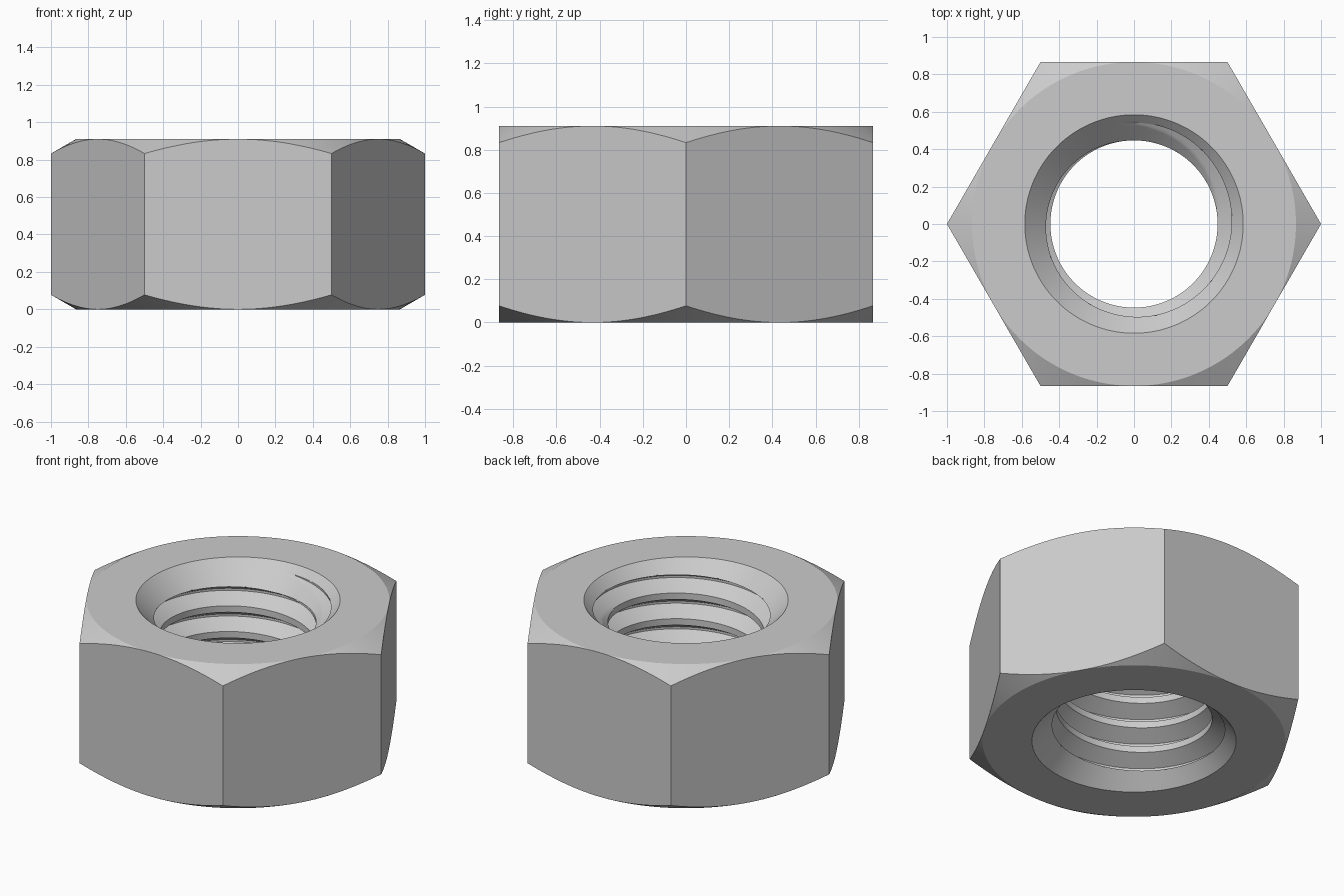
import bpy, bmesh, math

if "Cube" in bpy.data.objects:
    bpy.data.objects.remove(bpy.data.objects["Cube"])

HEIGHT = 0.91
APOTHEM = math.sqrt(3) / 2        # half the distance across flats
MOUTH = 0.584                     # countersink radius at the end faces
MINOR, MAJOR = 0.447, 0.541       # thread radii
PITCH = 0.162
START = HEIGHT - 0.10 - PITCH / 2
COLUMNS = 180
ROWS = 24                         # rows per thread turn

# Plain steel colour
steel = bpy.data.materials.new("steel_grey")
steel.use_nodes = True
steel.diffuse_color = (0.6, 0.6, 0.6, 1)
steel.node_tree.nodes["Principled BSDF"].inputs["Base Color"].default_value = steel.diffuse_color

bm = bmesh.new()


def point(radius, turn, z):
    a = turn * math.tau
    return bm.verts.new((radius * math.cos(a), radius * math.sin(a), z))


def skin(rows):
    """Join neighbouring rows of points with quads."""
    for low, high in zip(rows, rows[1:]):
        for j in range(COLUMNS):
            bm.faces.new((low[j], low[j + 1], high[j + 1], high[j]))


def hex_radius(turn):
    return APOTHEM / math.cos((turn * 6 % 1 - 0.5) * math.pi / 3)


def thread_radius(z, turn):
    """Trapezoid thread: crest, upper flank, root, lower flank."""
    u = ((z - START) / PITCH - turn) % 1 * ROWS
    depth = max(0, min(1, (u - 6) / 8, (ROWS - u) / 8))
    return MINOR + (MAJOR - MINOR) * depth


def sink_radius(z):
    return MOUTH - min(z, HEIGHT - z)


def bore_point(k, turn):
    z = START + PITCH * (k / ROWS + turn)
    half = PITCH / ROWS / 2

    def gap(h):
        return thread_radius(h, turn) - sink_radius(h)

    # Move the point onto the exact meeting line of thread and countersink
    lo, hi = z - half, z + half
    if 0 < lo and hi < HEIGHT and gap(lo) * gap(hi) < 0:
        for _ in range(14):
            z = (lo + hi) / 2
            if gap(lo) * gap(z) > 0:
                lo = z
            else:
                hi = z
    z = max(0, min(HEIGHT, z))
    return point(max(thread_radius(z, turn), sink_radius(z)) if 0 < z < HEIGHT else MOUTH, turn, z)


turns = [j / COLUMNS for j in range(COLUMNS + 1)]

# Threaded bore with a countersink at each end
skin([[bore_point(k, t) for t in turns] for k in range(-6 * ROWS, 2 * ROWS + 1)])

# Outer shell: end faces, conical corner chamfers and six flats
drop = [(hex_radius(t) - APOTHEM) * math.tan(math.radians(30)) for t in turns]
skin([
    [point(MOUTH, t, 0) for t in turns],
    [point(APOTHEM, t, 0) for t in turns],
    [point(hex_radius(t), t, d) for t, d in zip(turns, drop)],
    [point(hex_radius(t), t, HEIGHT - d) for t, d in zip(turns, drop)],
    [point(APOTHEM, t, HEIGHT) for t in turns],
    [point(MOUTH, t, HEIGHT) for t in turns],
])

bmesh.ops.remove_doubles(bm, verts=bm.verts, dist=0.00002)
bmesh.ops.recalc_face_normals(bm, faces=bm.faces)

mesh = bpy.data.meshes.new("hex_nut")
bm.to_mesh(mesh)
bm.free()
mesh.materials.append(steel)
nut = bpy.data.objects.new("hex_nut", mesh)
bpy.context.collection.objects.link(nut)

bpy.ops.object.select_all(action="DESELECT")
nut.select_set(True)
bpy.context.view_layer.objects.active = nut
bpy.ops.object.shade_smooth_by_angle(angle=math.radians(25))
